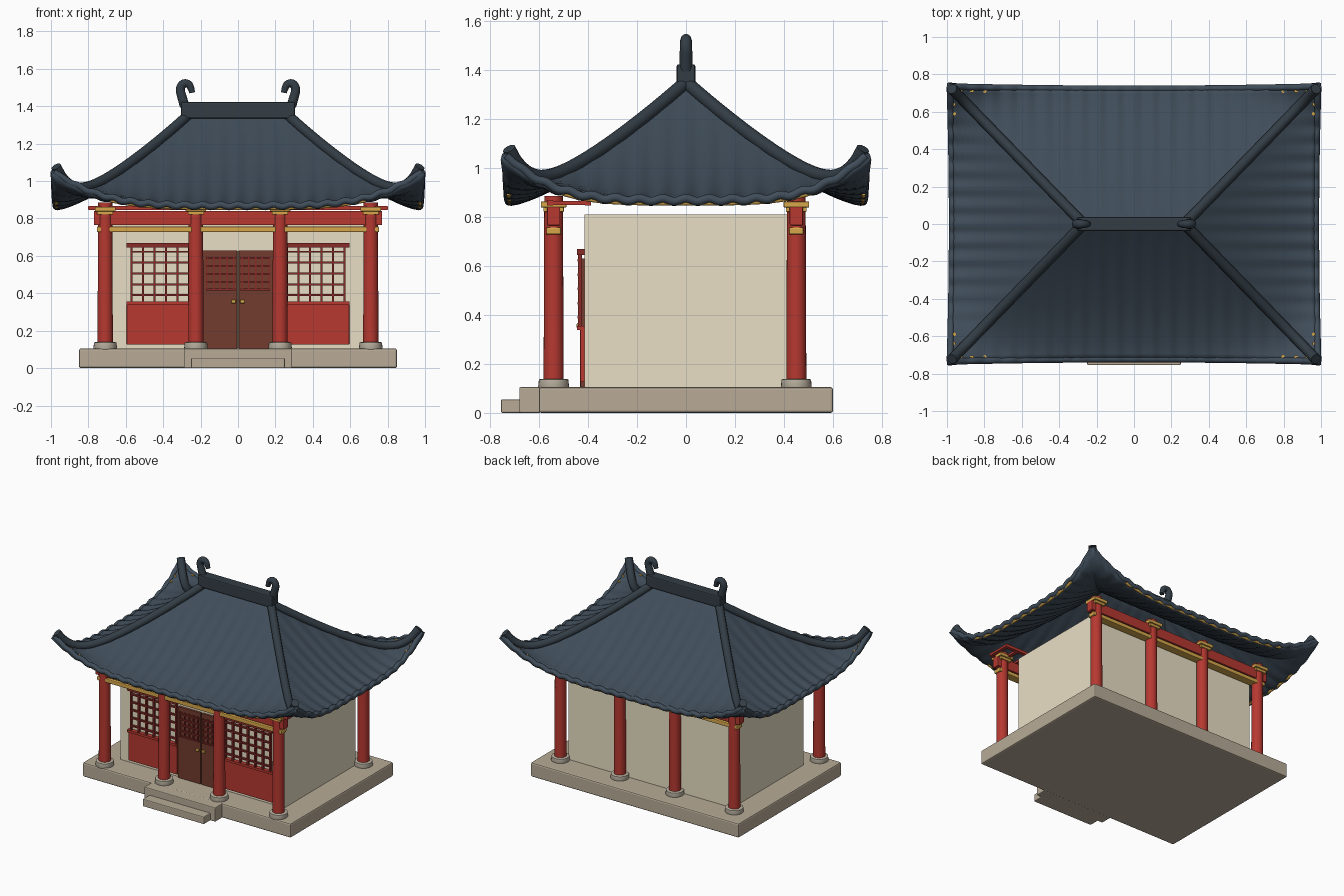
import bpy, bmesh, math
from mathutils import Vector

if "Cube" in bpy.data.objects:
    bpy.data.objects.remove(bpy.data.objects["Cube"])


def mat(name, r, g, b):
    m = bpy.data.materials.new(name)
    m.diffuse_color = (r, g, b, 1)
    m.use_nodes = True
    m.node_tree.nodes["Principled BSDF"].inputs["Base Color"].default_value = m.diffuse_color
    return m


ROOF = mat("slate_tile", 0.05, 0.073, 0.1)
RIDGE = mat("dark_tile", 0.033, 0.047, 0.06)
RED = mat("red_paint", 0.47, 0.04, 0.03)
DARKRED = mat("lattice_red", 0.25, 0.025, 0.022)
WALL = mat("plaster", 0.82, 0.74, 0.56)
STONE = mat("stone", 0.48, 0.41, 0.31)
PALE = mat("pale_stone", 0.5, 0.45, 0.36)
GOLD = mat("gold", 0.68, 0.39, 0.07)
BROWN = mat("door_wood", 0.17, 0.045, 0.026)


def finish(name, bm, m, smooth=False):
    me = bpy.data.meshes.new(name)
    bm.to_mesh(me)
    bm.free()
    ob = bpy.data.objects.new(name, me)
    bpy.context.collection.objects.link(ob)
    me.materials.append(m)
    if smooth:
        bpy.ops.object.select_all(action='DESELECT')
        ob.select_set(True)
        bpy.context.view_layer.objects.active = ob
        bpy.ops.object.shade_smooth_by_angle(angle=math.radians(40))
    return ob


def box(name, x0, x1, y0, y1, z0, z1, m, bevel=0):
    bm = bmesh.new()
    bmesh.ops.create_cube(bm, size=1)
    for v in bm.verts:
        v.co = Vector(((x0 + x1) / 2 + v.co.x * (x1 - x0),
                       (y0 + y1) / 2 + v.co.y * (y1 - y0),
                       (z0 + z1) / 2 + v.co.z * (z1 - z0)))
    ob = finish(name, bm, m)
    if bevel:
        b = ob.modifiers.new("bevel", 'BEVEL')
        b.width, b.segments = bevel, 2
    return ob


def lathe(name, x, y, profile, m, n=24):
    bm = bmesh.new()
    rings = [[bm.verts.new((x + r * math.cos(2 * math.pi * i / n), y + r * math.sin(2 * math.pi * i / n), z))
              for i in range(n)] for r, z in profile]
    for a, b in zip(rings, rings[1:]):
        for i in range(n):
            bm.faces.new((a[i], a[(i + 1) % n], b[(i + 1) % n], b[i]))
    bm.faces.new(rings[0][::-1])
    bm.faces.new(rings[-1])
    return finish(name, bm, m, True)


def tube(name, pts, r, m, radii=None, smooth_path=False):
    cu = bpy.data.curves.new(name, 'CURVE')
    cu.dimensions = '3D'
    cu.bevel_depth, cu.bevel_resolution, cu.use_fill_caps = r, 3, True
    s = cu.splines.new('NURBS' if smooth_path else 'POLY')
    s.points.add(len(pts) - 1)
    for i, p in enumerate(pts):
        s.points[i].co = (*p, 1)
        s.points[i].radius = radii[i] if radii else 1
    if smooth_path:
        s.use_endpoint_u, s.order_u, s.resolution_u = True, 3, 8
    ob = bpy.data.objects.new(name, cu)
    bpy.context.collection.objects.link(ob)
    cu.materials.append(m)
    return ob


# stone platform and steps
box("platform", -0.85, 0.85, -0.6, 0.6, 0, 0.105, STONE, 0.01)
box("upper_step", -0.29, 0.29, -0.68, -0.59, 0, 0.105, STONE, 0.006)
box("lower_step", -0.25, 0.25, -0.755, -0.67, 0, 0.055, STONE, 0.006)

# hall walls
box("hall_walls", -0.67, 0.67, -0.415, 0.415, 0.1, 0.81, WALL)

# columns, stone feet, bracket caps and beams, front and back rows
for row, y in (("front", -0.54), ("back", 0.45)):
    for i, x in enumerate((-0.71, -0.225, 0.225, 0.71)):
        lathe(f"{row}_column_{i}", x, y, [(0.041, 0.12), (0.038, 0.885)], RED)
        lathe(f"{row}_column_foot_{i}", x, y,
              [(0.06, 0.1), (0.063, 0.108), (0.06, 0.136), (0.052, 0.139)], PALE)
        box(f"{row}_bracket_{i}", x - 0.043, x + 0.043, y - 0.042, y + 0.042, 0.82, 0.845, GOLD, 0.003)
        box(f"{row}_bracket_cap_{i}", x - 0.055, x + 0.055, y - 0.052, y + 0.052, 0.838, 0.862, GOLD, 0.003)
    box(f"{row}_red_beam", -0.77, 0.77, y - 0.027, y + 0.027, 0.765, 0.84, RED, 0.004)
    box(f"{row}_gold_beam", -0.755, 0.755, y - 0.03, y + 0.03, 0.727, 0.757, GOLD, 0.006)
# porch ceiling frame
for i, y in enumerate((-0.555, -0.4)):
    box(f"porch_rail_{i}", -0.8, 0.8, y - 0.012, y + 0.012, 0.846, 0.868, RED)
for i in range(17):
    x = -0.79 + 1.58 * i / 16
    box(f"porch_rafter_{i}", x - 0.012, x + 0.012, -0.565, -0.39, 0.848, 0.864, RED)

# doors and windows on the front wall
for s in (-1, 1):
    side = "left" if s < 0 else "right"

    def mbox(name, x0, x1, *rest):
        a, b = sorted((s * x0, s * x1))
        return box(f"{side}_{name}", a, b, *rest)
    mbox("door", 0.004, 0.188, -0.432, -0.41, 0.105, 0.63, BROWN, 0.003)
    for i in range(5):
        x = 0.022 + 0.036 * i
        mbox(f"door_bar_{i}", x - 0.004, x + 0.004, -0.44, -0.43, 0.415, 0.6, DARKRED)
        z = 0.42 + 0.042 * i
        mbox(f"door_rail_{i}", 0.014, 0.172, -0.441, -0.43, z - 0.005, z + 0.005, DARKRED)
    mbox("door_handle", 0.012, 0.036, -0.446, -0.43, 0.346, 0.366, GOLD, 0.004)
    mbox("window_panel", 0.195, 0.595, -0.432, -0.41, 0.125, 0.355, RED, 0.004)
    mbox("window_sill", 0.195, 0.595, -0.445, -0.415, 0.338, 0.355, RED)
    mbox("window_head", 0.195, 0.595, -0.445, -0.415, 0.645, 0.668, DARKRED)
    for i in range(7):
        x = 0.2 + 0.0615 * i
        mbox(f"window_bar_{i}", x - 0.006, x + 0.006, -0.44, -0.424, 0.35, 0.65, DARKRED)
    for i in range(5):
        z = 0.39 + 0.058 * i
        mbox(f"window_rail_{i}", 0.197, 0.572, -0.442, -0.426, z - 0.005, z + 0.005, DARKRED)

# hip roof: concave slopes, lifted corners, rippled tiles
RX, EX, EY = 0.27, 0.972, 0.722


def roof_point(k, u, t, wave=0.006):
    if k % 2 == 0:
        half, depth = RX + (EX - RX) * t, EY * t
    else:
        half, depth = EY * t, RX + (EX - RX) * t
    flare = 0.012 * t ** 6 * u * u
    depth += flare
    half += flare
    a = half * u
    z = 0.883 + 0.46 * (1 - t) ** 1.38 + 0.18 * abs(u) ** 4 * t ** 9
    z += wave * math.cos(a * 2 * math.pi / 0.095) * (1 - abs(u) ** 12) * (0.25 + 0.75 * t) * min(1, t * 8)
    return [(a, -depth, z), (depth, a, z), (-a, depth, z), (-depth, -a, z)][k]


bm = bmesh.new()
NT = 24
for k in range(4):
    NU = 160 if k % 2 == 0 else 120
    g = [[bm.verts.new(roof_point(k, -1 + 2 * i / NU, j / NT)) for i in range(NU + 1)] for j in range(NT + 1)]
    for j in range(NT):
        for i in range(NU):
            bm.faces.new((g[j + 1][i], g[j + 1][i + 1], g[j][i + 1], g[j][i]))
bmesh.ops.remove_doubles(bm, verts=bm.verts, dist=0.0005)
roof = finish("tiled_roof", bm, ROOF, True)
sol = roof.modifiers.new("thickness", 'SOLIDIFY')
sol.thickness, sol.offset = 0.034, -1

# rounded eave edge, gold trim tucked under it and gold studs near the corners
for k in range(4):
    edge = [Vector(roof_point(k, -1 + i / 60, 1)) for i in range(121)]
    tube(f"eave_edge_{k}", [p - Vector((0, 0, 0.014)) for p in edge], 0.018, ROOF)
    trim = [Vector(roof_point(k, -0.7 + 1.4 * i / 60, 0.993, 0)) - Vector((0, 0, 0.027)) for i in range(61)]
    tube(f"eave_gold_trim_{k}", trim, 0.011, GOLD)
    for s in (-1, 1):
        for u in (0.83, 0.9, 0.96):
            p = Vector(roof_point(k, s * u, 0.975))
            tube("corner_gold_stud", [p - Vector((0, 0, 0.01)), p + Vector((0, 0, 0.004))], 0.01, GOLD)

# upswept hip ridges
for sx in (-1, 1):
    for sy in (-1, 1):
        pts = []
        for i in range(31):
            p = Vector(roof_point(0, 1, i / 30 * 0.985))
            pts.append(Vector((p.x * sx, -p.y * sy, p.z + 0.006 + 0.03 * (i / 30) ** 14)))
        tube("hip_ridge", pts, 0.028, RIDGE)

# main ridge and curled end ornaments
box("main_ridge", -0.305, 0.305, -0.038, 0.038, 1.335, 1.422, RIDGE, 0.008)
for s in (-1, 1):
    hook = [(0.285, 1.4), (0.3, 1.45), (0.312, 1.495), (0.292, 1.525), (0.262, 1.52), (0.25, 1.495), (0.245, 1.472)]
    tube("ridge_hook", [(s * x, 0, z) for x, z in hook], 0.025, RIDGE, [1.1, 1.05, 1, 0.95, 0.85, 0.75, 0.65], True)
